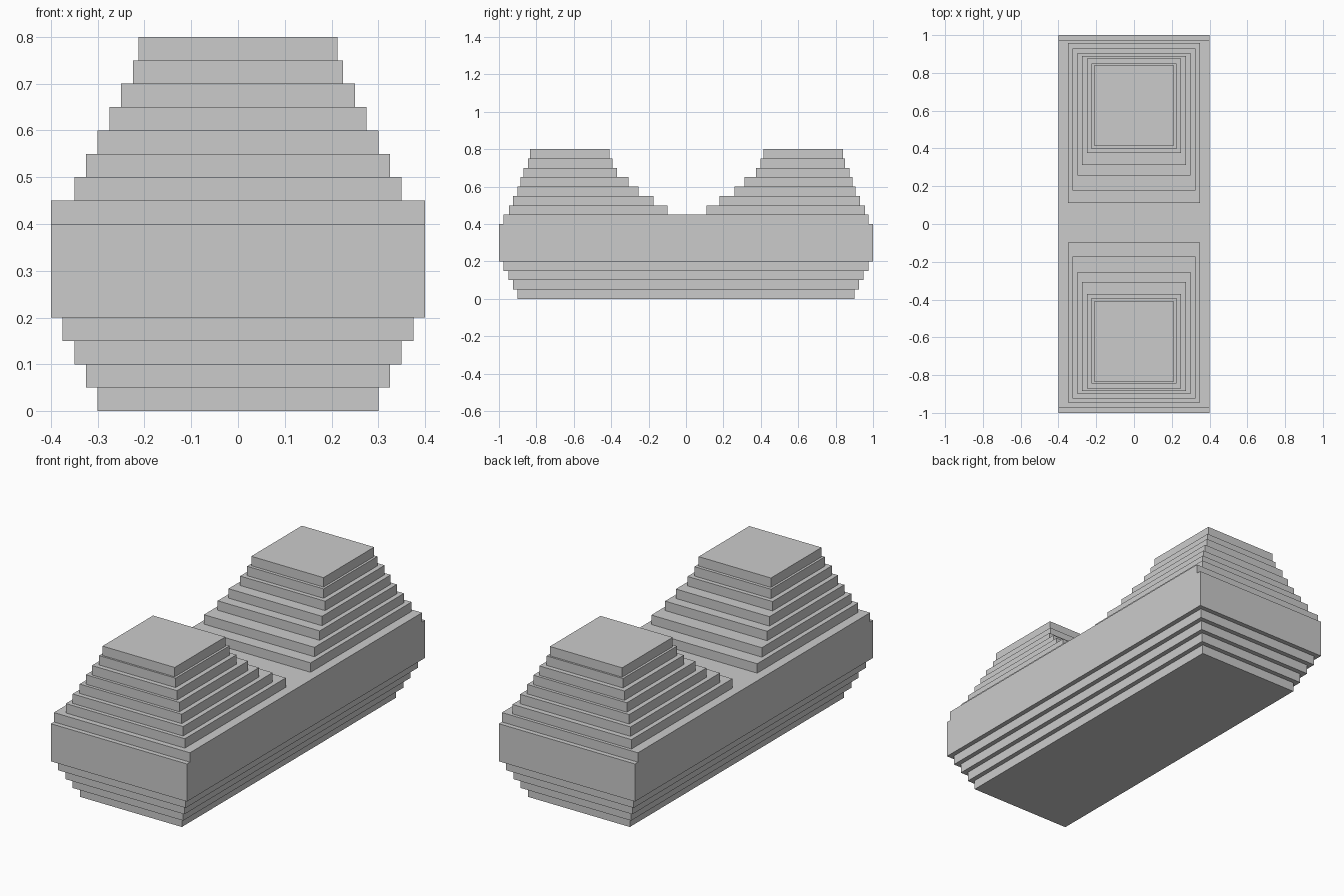
import bpy

if "Cube" in bpy.data.objects:
    bpy.data.objects.remove(bpy.data.objects["Cube"])


def box(name, x, y0, y1, z0, z1):
    """Flat-sided slab, centred on x, spanning y0..y1 and z0..z1."""
    bpy.ops.mesh.primitive_cube_add(size=1, location=(0, (y0 + y1) / 2, (z0 + z1) / 2))
    ob = bpy.context.object
    ob.name = name
    ob.scale = (2 * x, y1 - y0, z1 - z0)
    bpy.ops.object.transform_apply(location=False, rotation=False, scale=True)
    return ob


STEP = 0.05

# Flared underside steps
for i in range(4):
    grow = 0.025 * i
    box(f"base_step_{i + 1}", 0.3 + grow, -0.9 - grow, 0.9 + grow, i * STEP, (i + 1) * STEP)

# Main body and the deck slab on it
box("body", 0.4, -1, 1, 0.2, 0.4)
box("deck", 0.4, -0.975, 0.975, 0.4, 0.45)

# Stepped mounds: half width, inner y, outer y of each slab
LAYERS = [
    (0.35, 0.11, 0.958),
    (0.325, 0.178, 0.93),
    (0.30, 0.258, 0.906),
    (0.275, 0.313, 0.89),
    (0.25, 0.375, 0.875),
    (0.225, 0.398, 0.85),
    (0.2125, 0.415, 0.84),
]
for i, (x, inner, outer) in enumerate(LAYERS):
    z = 0.45 + i * STEP
    box(f"back_mound_step_{i + 1}", x, inner, outer, z, z + STEP)
    # the front mound sits slightly closer to the middle
    shift = 0.012 if i == 0 else 0.005
    box(f"front_mound_step_{i + 1}", x, shift - outer, shift - inner, z, z + STEP)
